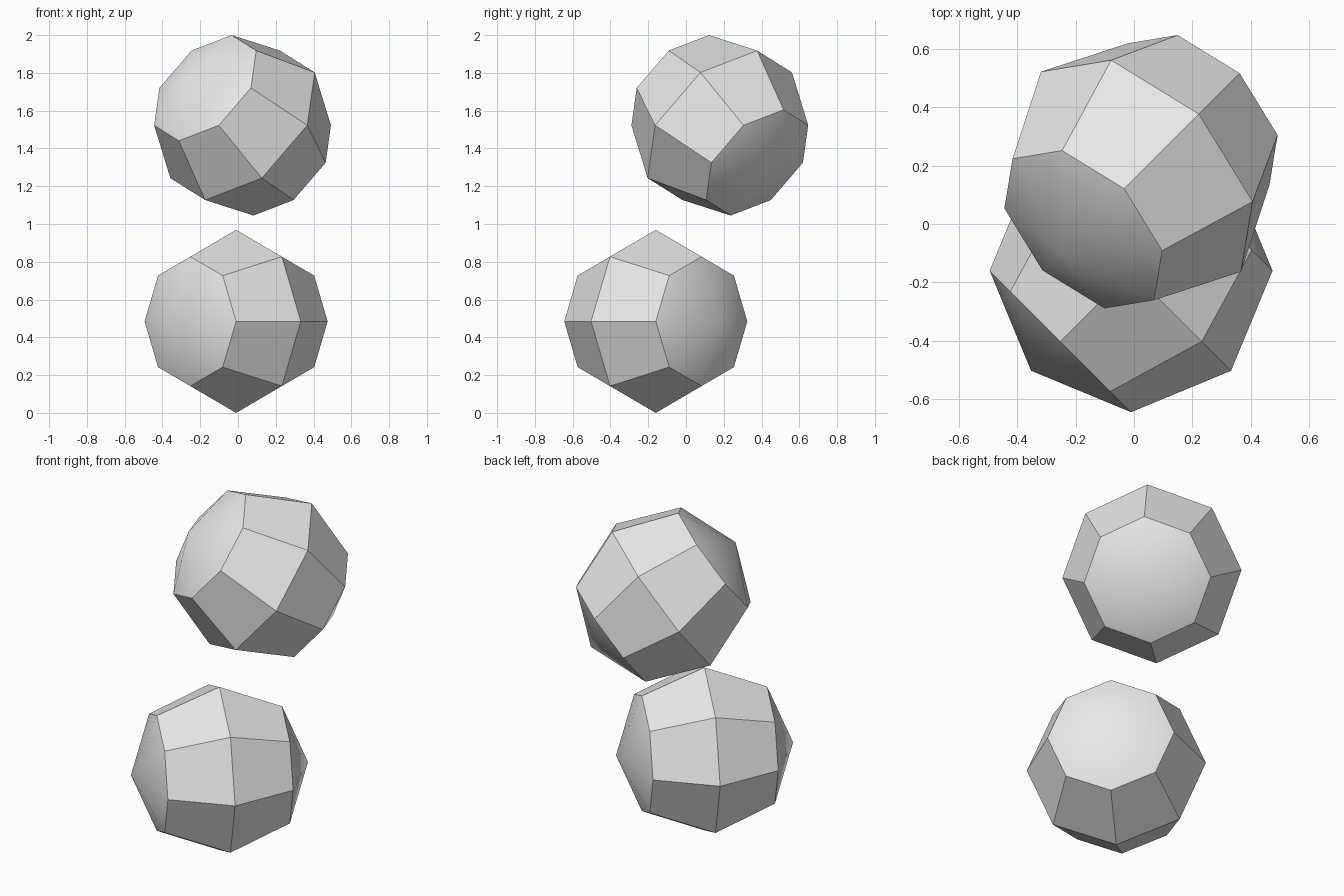
import bpy
import math
from mathutils import Matrix, Vector

cube = bpy.data.objects.get("Cube")
if cube:
    bpy.data.objects.remove(cube, do_unlink=True)

RADIUS = 0.4845

# One plain grey for both balls
grey = bpy.data.materials.new("plain_grey")
grey.use_nodes = True
colour = (0.8, 0.8, 0.8, 1.0)
grey.diffuse_color = colour
for node in grey.node_tree.nodes:
    if node.type == 'BSDF_PRINCIPLED':
        node.inputs["Base Color"].default_value = colour


def ball(name, centre, elevation):
    """Eight-sided ball whose pole faces the front right, raised by elevation."""
    bpy.ops.mesh.primitive_uv_sphere_add(segments=8, ring_count=4, radius=RADIUS)
    obj = bpy.context.object
    obj.name = obj.data.name = name
    out = Vector((-1, -1, 0)).normalized()
    up = Vector((0, 0, 1))
    pole = out * math.cos(elevation) + up * math.sin(elevation)
    side = up * math.cos(elevation) - out * math.sin(elevation)
    turn = Matrix((side, pole.cross(side), pole)).transposed().to_4x4()
    obj.data.transform(Matrix.Translation(centre) @ turn)
    obj.data.materials.append(grey)
    # Rounded pole caps, crisp edges elsewhere
    bpy.ops.object.shade_smooth_by_angle(angle=math.radians(30))
    return obj


# Lower ball lies level, upper ball tips its pole upward
ball("lower_ball", Vector((-0.01, -0.16, RADIUS)), 0.0)
ball("upper_ball", Vector((0.024, 0.179, 1.5225)), math.atan(math.sqrt(0.5)))
